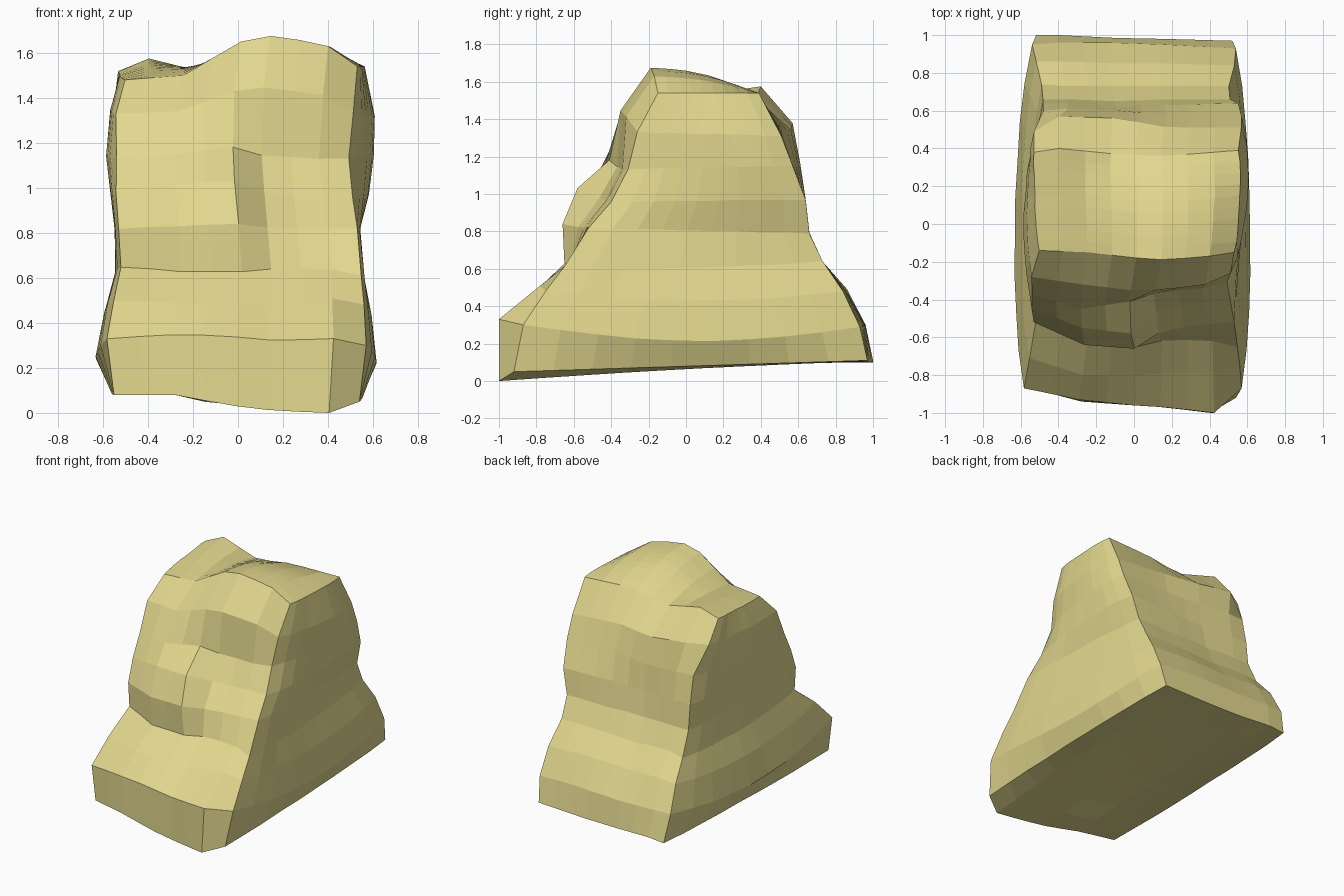
import bpy, bmesh, math, random

random.seed(7)
NX, NY, NZ = 8, 9, 8

# Front profiles (y, z) bottom to top, keyed by position across the width
FRONT = [
    (0.0, [(-.87, .08), (-.87, .33), (-.71, .50), (-.52, .65), (-.52, .82),
           (-.45, .97), (-.37, 1.13), (-.28, 1.33), (-.14, 1.48)]),
    (0.25, [(-.94, .08), (-.93, .35), (-.80, .49), (-.64, .63), (-.64, .83),
            (-.55, 1.02), (-.45, 1.15), (-.32, 1.34), (-.15, 1.50)]),
    (0.5, [(-.96, .03), (-.96, .34), (-.80, .48), (-.65, .63), (-.66, .84),
           (-.58, 1.03), (-.41, 1.18), (-.35, 1.43), (-.18, 1.65)]),
    (0.65, [(-.97, .01), (-.97, .32), (-.79, .48), (-.61, .64), (-.56, .82),
            (-.44, .97), (-.36, 1.14), (-.35, 1.45), (-.19, 1.68)]),
    (0.875, [(-1., .00), (-1., .33), (-.78, .51), (-.62, .64), (-.53, .82),
             (-.42, .97), (-.34, 1.13), (-.32, 1.41), (-.17, 1.63)]),
    (1.0, [(-.92, .05), (-.87, .30), (-.75, .48), (-.65, .61), (-.52, .82),
           (-.40, .96), (-.31, 1.13), (-.26, 1.33), (-.15, 1.54)])]

# Back profiles (y, z)
BACK = [
    (0.0, [(1.0, .10), (.95, .30), (.86, .48), (.74, .62), (.66, .79),
           (.64, .97), (.60, 1.17), (.49, 1.37), (.38, 1.52)]),
    (0.125, [(1.0, .11), (.96, .30), (.86, .49), (.73, .64), (.66, .79),
             (.64, .97), (.61, 1.17), (.57, 1.38), (.40, 1.575)]),
    (0.4, [(.985, .10), (.96, .29), (.85, .48), (.73, .63), (.65, .79),
           (.62, .97), (.60, 1.15), (.56, 1.34), (.37, 1.50)]),
    (0.65, [(.98, .10), (.95, .30), (.85, .49), (.73, .64), (.66, .79),
            (.63, .97), (.57, 1.16), (.51, 1.34), (.36, 1.55)]),
    (1.0, [(.97, .11), (.93, .29), (.84, .48), (.73, .64), (.66, .79),
           (.64, .97), (.57, 1.15), (.51, 1.31), (.39, 1.54)])]

# Half widths at the four upright edges, and the bulge of the side faces
XFL = [-.55, -.58, -.55, -.52, -.53, -.54, -.54, -.54, -.50]
XFR = [.54, .57, .56, .55, .53, .51, .49, .51, .53]
XBL = [-.52, -.54, -.52, -.49, -.48, -.48, -.48, -.53, -.53]
XBR = [.52, .54, .53, .50, .51, .55, .57, .57, .55]
BULGE_L = [.02, .07, .06, .04, .04, .05, .07, .03, .01]
BULGE_R = [.02, .06, .045, .03, .02, .05, .065, .06, .02]


def lerp(a, b, t):
    return a + (b - a) * t


def blend(profiles, u, k):
    for (u0, p0), (u1, p1) in zip(profiles, profiles[1:]):
        if u <= u1 + 1e-6:
            t = (u - u0) / (u1 - u0)
            return lerp(p0[k][0], p1[k][0], t), lerp(p0[k][1], p1[k][1], t)


def point(i, j, k):
    u, v = i / NX, j / NY
    fy, fz = blend(FRONT, u, k)
    by, bz = blend(BACK, u, k)
    arch = math.sin(math.pi * v)
    across = math.sin(math.pi * u)
    side = arch ** .6 if 0 < j < NY else 0
    xl = lerp(XFL[k], XBL[k], v) - BULGE_L[k] * side
    xr = lerp(XFR[k], XBR[k], v) + BULGE_R[k] * side
    x, y, z = lerp(xl, xr, u), lerp(fy, by, v), lerp(fz, bz, v)
    # Side rows sag in the middle
    z += {1: -.08, 2: -.05, 3: -.02}.get(k, 0) * arch
    # Slightly hollow underside with one low lump near the front
    if k == 0:
        z += .025 * arch * across
        z -= .02 * math.exp(-((x + .12) ** 2 + (y + .72) ** 2) / .02)
    # Rounded crown toward the right
    if k == NZ:
        z += arch * across * .055 * u
    r = .003
    return (x + random.uniform(-r, r), y + random.uniform(-r, r) * (0 < j < NY),
            z + random.uniform(-r, r) * (0 < k < NZ))


# Rock: grid over the surface of a six-sided block
bm = bmesh.new()
verts = {}
for i in range(NX + 1):
    for j in range(NY + 1):
        for k in range(NZ + 1):
            if i in (0, NX) or j in (0, NY) or k in (0, NZ):
                verts[i, j, k] = bm.verts.new(point(i, j, k))


def quads(na, nb, key):
    for a in range(na):
        for b in range(nb):
            bm.faces.new([verts[key(*c)] for c in
                          ((a, b), (a + 1, b), (a + 1, b + 1), (a, b + 1))])


for e in (0, 1):
    quads(NX, NY, lambda a, b: (a, b, e * NZ))
    quads(NX, NZ, lambda a, b: (a, e * NY, b))
    quads(NY, NZ, lambda a, b: (e * NX, a, b))
bmesh.ops.recalc_face_normals(bm, faces=bm.faces)

mesh = bpy.data.meshes.new("rock")
bm.to_mesh(mesh)
bm.free()
rock = bpy.data.objects.new("rock", mesh)
bpy.context.collection.objects.link(rock)

# Sandstone colour
mat = bpy.data.materials.new("sandstone")
mat.diffuse_color = (.76, .68, .27, 1)
mesh.materials.append(mat)
